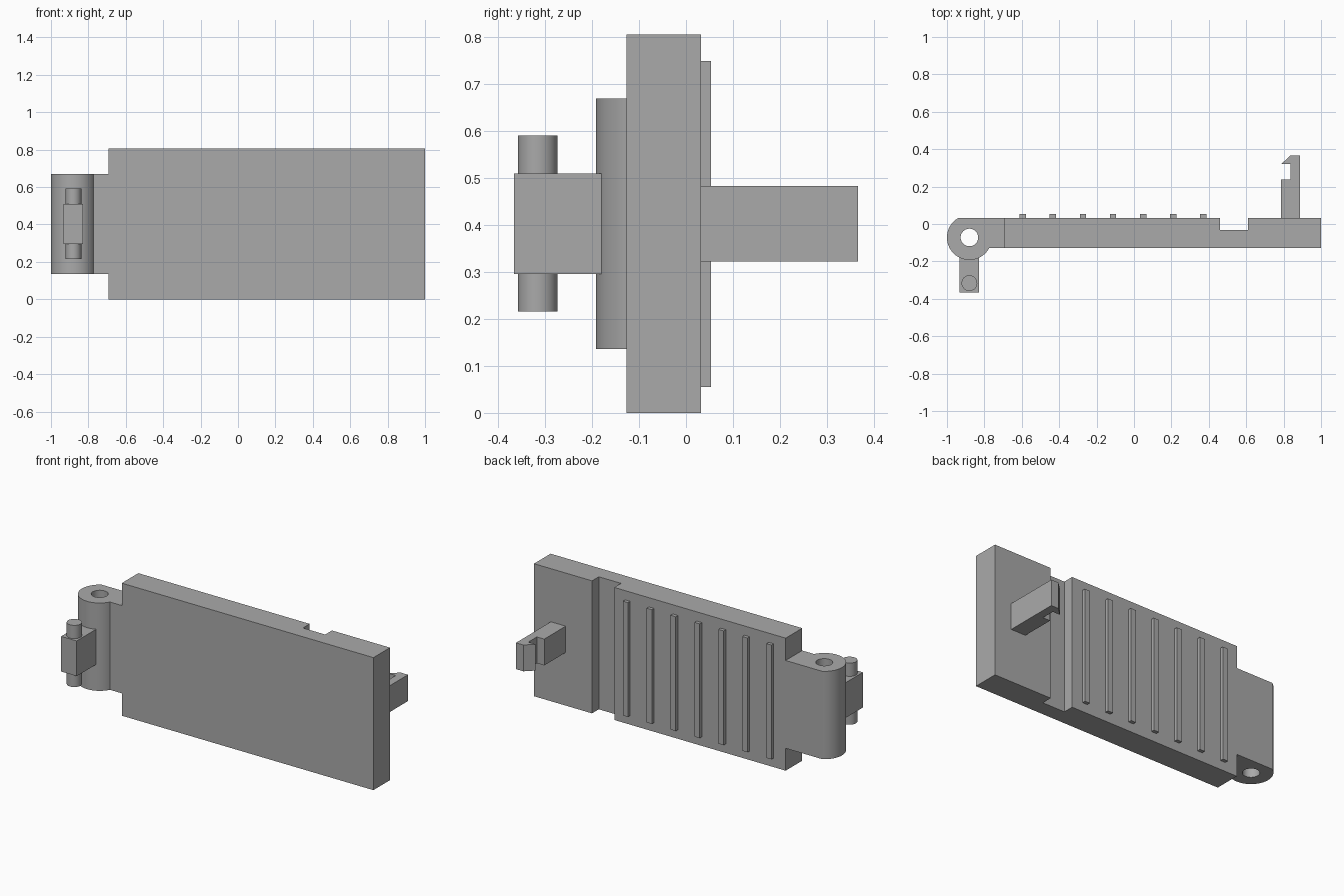
import bpy, bmesh
from math import sin, cos, pi, atan2, sqrt, radians

cube = bpy.data.objects.get("Cube")
if cube:
    bpy.data.objects.remove(cube, do_unlink=True)

grey = bpy.data.materials.new("plain grey")
grey.use_nodes = True
COLOUR = (0.4, 0.4, 0.4, 1)
grey.diffuse_color = COLOUR
grey.node_tree.nodes["Principled BSDF"].inputs["Base Color"].default_value = COLOUR


def prism(name, loops, z0, z1, smooth=False):
    """Extrude an outline in plan (with optional hole loops) from z0 to z1."""
    bm = bmesh.new()
    edges = []
    for loop in loops:
        vs = [bm.verts.new((x, y, z0)) for x, y in loop]
        edges += [bm.edges.new((a, b)) for a, b in zip(vs, vs[1:] + vs[:1])]
    if len(loops) == 1:
        bm.faces.new(bm.verts[:])
    else:
        bmesh.ops.triangle_fill(bm, edges=edges, use_beauty=True)
    out = bmesh.ops.extrude_face_region(bm, geom=bm.faces[:], use_keep_orig=True)
    top = [g for g in out["geom"] if isinstance(g, bmesh.types.BMVert)]
    bmesh.ops.translate(bm, verts=top, vec=(0, 0, z1 - z0))
    bmesh.ops.recalc_face_normals(bm, faces=bm.faces[:])
    mesh = bpy.data.meshes.new(name)
    bm.to_mesh(mesh)
    bm.free()
    mesh.materials.append(grey)
    obj = bpy.data.objects.new(name, mesh)
    bpy.context.collection.objects.link(obj)
    if smooth:
        bpy.ops.object.select_all(action="DESELECT")
        obj.select_set(True)
        bpy.context.view_layer.objects.active = obj
        bpy.ops.object.shade_smooth_by_angle(angle=radians(30))
    return obj


def arc(cx, cy, r, a0, a1, n):
    return [(cx + r * cos(a0 + (a1 - a0) * i / n),
             cy + r * sin(a0 + (a1 - a0) * i / n)) for i in range(n + 1)]


def circle(cx, cy, r, n=48):
    return arc(cx, cy, r, 0, 2 * pi, n)[:-1]


def box(name, x0, x1, y0, y1, z0, z1):
    return prism(name, [[(x0, y0), (x1, y0), (x1, y1), (x0, y1)]], z0, z1)


FRONT, BACK = -0.127, 0.032
HEIGHT = 0.806
PLATE_LEFT = -0.693
HX, HY, HR = -0.88, -0.072, 0.12

# Main plate with a full-height groove in its back
prism("plate", [[(PLATE_LEFT, FRONT), (1, FRONT), (1, BACK), (0.61, BACK),
                 (0.61, -0.033), (0.46, -0.033), (0.46, BACK),
                 (PLATE_LEFT, BACK)]], 0, HEIGHT)

# Hinge barrel blending into the plate, with a through hole
up, down = BACK - HY, FRONT - HY
start = atan2(up, -sqrt(HR**2 - up**2))
end = 2 * pi + atan2(down, sqrt(HR**2 - down**2))
outline = arc(HX, HY, HR, start, end, 44)
outline += [(PLATE_LEFT, FRONT), (PLATE_LEFT, BACK)]
prism("hinge_barrel", [outline, circle(HX, HY, 0.047)], 0.136, 0.67, True)

# Tab on the barrel, with a pin above and below
box("pin_tab", -0.933, -0.828, -0.367, -0.18, 0.296, 0.51)
for name, z0, z1 in (("lower_pin", 0.216, 0.296), ("upper_pin", 0.51, 0.591)):
    prism(name, [circle(HX, -0.316, 0.042)], z0, z1, True)

# Row of grip ribs on the back
for i in range(7):
    x = -0.595 + 0.161 * i
    box(f"grip_rib_{i + 1}", x - 0.017, x + 0.017, BACK - 0.005, 0.053, 0.055, 0.75)

# Snap hook on the back
prism("snap_hook", [[(0.787, BACK), (0.887, BACK), (0.887, 0.367), (0.837, 0.367),
                     (0.787, 0.32), (0.837, 0.32), (0.837, 0.238),
                     (0.787, 0.238)]], 0.323, 0.483)
